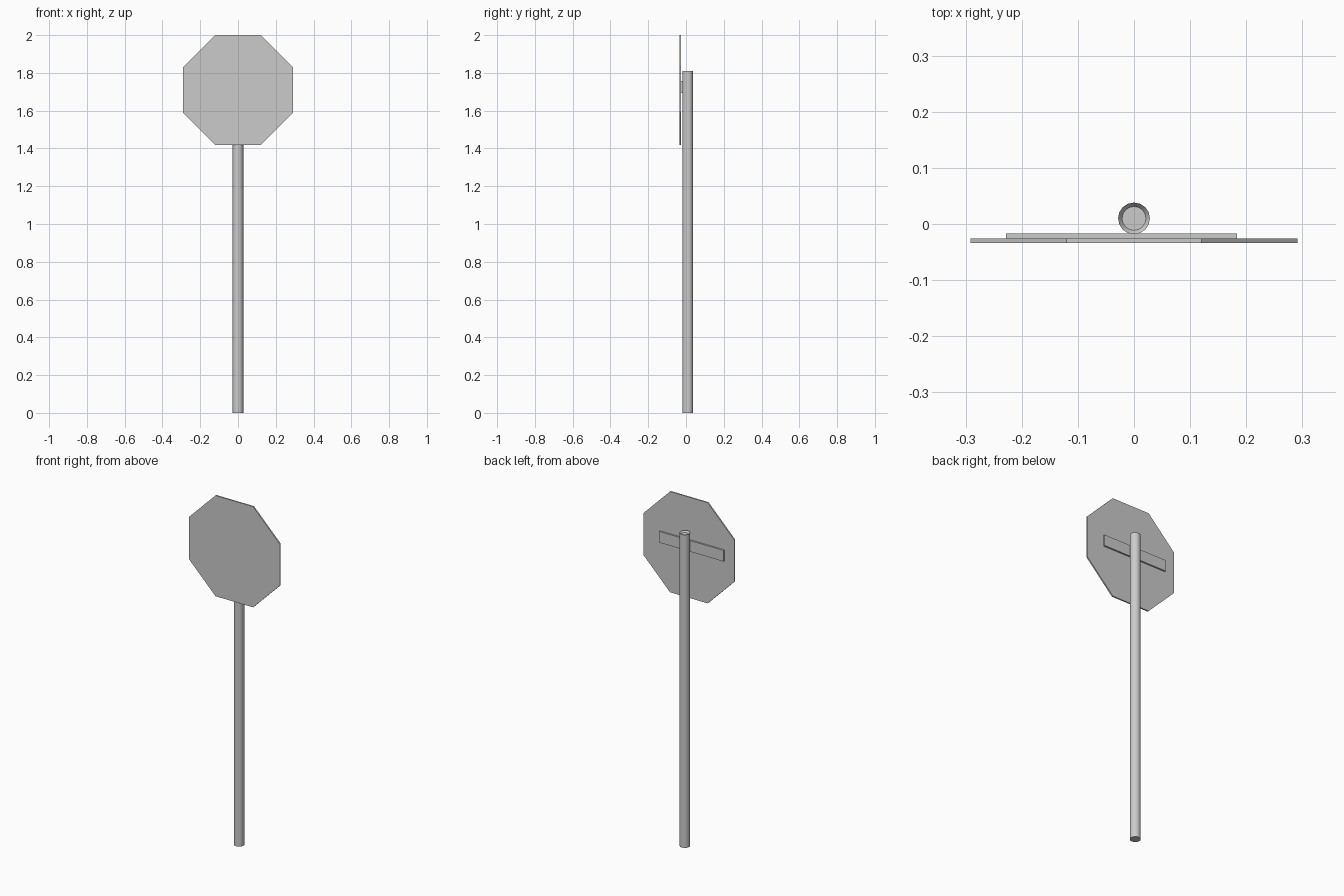
import bpy, bmesh, math
from mathutils import Matrix

if "Cube" in bpy.data.objects:
    bpy.data.objects.remove(bpy.data.objects["Cube"])


def add_object(name, bm, smooth=False):
    bmesh.ops.recalc_face_normals(bm, faces=bm.faces[:])
    mesh = bpy.data.meshes.new(name)
    bm.to_mesh(mesh)
    bm.free()
    obj = bpy.data.objects.new(name, mesh)
    bpy.context.collection.objects.link(obj)
    if smooth:
        bpy.ops.object.select_all(action='DESELECT')
        obj.select_set(True)
        bpy.context.view_layer.objects.active = obj
        bpy.ops.object.shade_smooth_by_angle(angle=math.radians(35))
    return obj


def prism(sides, radius, depth, matrix):
    bm = bmesh.new()
    bmesh.ops.create_cone(bm, cap_ends=True, segments=sides, radius1=radius,
                          radius2=radius, depth=depth, matrix=matrix)
    return bm


# Round post with a rim and a shallow recess in its top
height = 1.81
bm = prism(16, 0.0283, height, Matrix.Translation((0, 0.01, height / 2)))
bm.normal_update()
cap = max(bm.faces, key=lambda f: f.calc_center_median().z)
bmesh.ops.inset_region(bm, faces=[cap], thickness=0.007)
bmesh.ops.translate(bm, verts=cap.verts[:], vec=(0, 0, -0.01))
add_object("post", bm, smooth=True)

# Octagonal plate, flat sides up, standing in front of the post
place = (Matrix.Translation((0, -0.03, 1.71))
         @ Matrix.Rotation(math.radians(90), 4, 'X')
         @ Matrix.Rotation(math.radians(22.5), 4, 'Z'))
bm = prism(8, 0.291 / math.cos(math.pi / 8), 0.008, place)
# Make sure the flats, not the corners, point sideways
if max(v.co.x for v in bm.verts) > 0.3:
    bmesh.ops.rotate(bm, verts=bm.verts[:], cent=(0, -0.03, 1.71),
                     matrix=Matrix.Rotation(math.radians(22.5), 3, 'Y'))
add_object("sign_plate", bm)

# Mounting bar between plate and post, slightly off centre
bm = bmesh.new()
bmesh.ops.create_cube(bm, size=1, matrix=Matrix.Translation((-0.022, -0.0215, 1.725))
                      @ Matrix.Diagonal((0.412, 0.009, 0.064, 1)))
add_object("mounting_bar", bm)
